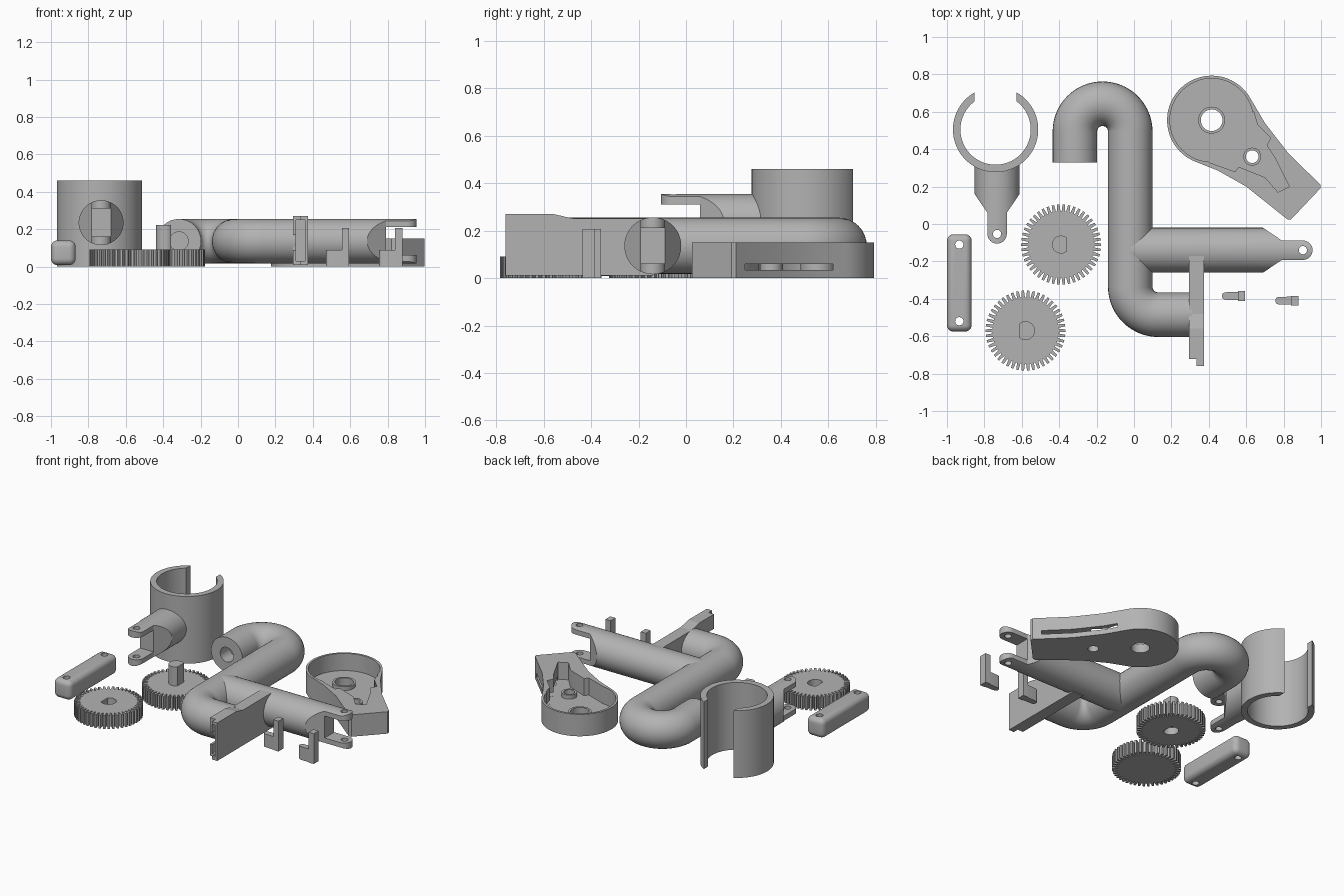
import bpy, bmesh, math
from math import sin, cos, pi, radians
from mathutils import Matrix, Vector

if "Cube" in bpy.data.objects:
    bpy.data.objects.remove(bpy.data.objects["Cube"])

grey = bpy.data.materials.new("plain_grey")
grey.use_nodes = True
COLOUR = (0.45, 0.45, 0.45, 1)
grey.diffuse_color = COLOUR
grey.node_tree.nodes["Principled BSDF"].inputs["Base Color"].default_value = COLOUR


def add_object(name, bm):
    bmesh.ops.recalc_face_normals(bm, faces=bm.faces)
    mesh = bpy.data.meshes.new(name)
    bm.to_mesh(mesh)
    bm.free()
    mesh.materials.append(grey)
    obj = bpy.data.objects.new(name, mesh)
    bpy.context.collection.objects.link(obj)
    return obj


def prism(name, points, z0, z1):
    """Upright prism over a 2D outline."""
    bm = bmesh.new()
    face = bm.faces.new([bm.verts.new((x, y, z0)) for x, y in points])
    top = bmesh.ops.extrude_face_region(bm, geom=[face])["geom"]
    verts = [v for v in top if isinstance(v, bmesh.types.BMVert)]
    bmesh.ops.translate(bm, verts=verts, vec=(0, 0, z1 - z0))
    return add_object(name, bm)


def box(name, x0, x1, y0, y1, z0, z1):
    return prism(name, [(x0, y0), (x1, y0), (x1, y1), (x0, y1)], z0, z1)


def arc(x, y, r, a0=0, a1=360, n=48):
    """Points on an arc; a full turn leaves out the repeated end point."""
    count = n if a1 - a0 == 360 else n + 1
    angles = [radians(a0 + (a1 - a0) * i / n) for i in range(count)]
    return [(x + r * cos(a), y + r * sin(a)) for a in angles]


def disc(name, x, y, r, z0, z1, n=48):
    return prism(name, arc(x, y, r, n=n), z0, z1)


def boolean(obj, tool, operation="DIFFERENCE"):
    """Combine obj with tool, then discard the tool."""
    bpy.context.view_layer.objects.active = obj
    mod = obj.modifiers.new("cut", "BOOLEAN")
    mod.operation, mod.object, mod.solver = operation, tool, "EXACT"
    bpy.ops.object.modifier_apply(modifier=mod.name)
    bpy.data.objects.remove(tool)


def smooth(obj):
    bpy.ops.object.select_all(action="DESELECT")
    obj.select_set(True)
    bpy.context.view_layer.objects.active = obj
    bpy.ops.object.shade_smooth_by_angle(angle=radians(30))


# Forked rod, drawn along +x from its root, then turned and placed
def forked_rod(name, length, angle, location):
    r, half = 0.12, 0.052
    bm = bmesh.new()
    bmesh.ops.create_cone(bm, cap_ends=True, segments=64, radius1=r, radius2=r, depth=length,
                          matrix=Matrix.Translation((length / 2, 0, 0)) @ Matrix.Rotation(pi / 2, 4, "Y"))
    rod = add_object(name, bm)
    neck = length - 0.165
    outline = [(-0.1, -0.2), (neck - 0.1, -0.2), (neck - 0.1, -r), (neck, -half)]
    outline += arc(length - half, 0, half, -90, 90, 16)
    outline += [(neck, half), (neck - 0.1, r), (neck - 0.1, 0.2), (-0.1, 0.2)]
    boolean(rod, prism("tool", outline, -0.2, 0.2), "INTERSECT")
    boolean(rod, box("tool", neck, length + 0.1, -0.2, 0.2, -0.075, 0.075))
    boolean(rod, disc("tool", length - half, 0, 0.022, -0.2, 0.2, 24))
    rod.data.transform(Matrix.Translation(location) @ Matrix.Rotation(angle, 4, "Z"))
    return rod


# Open clamp ring with forked arm
RING = (-0.74, 0.505)
ring = disc("clamp_ring", *RING, 0.228, 0, 0.46, 96)
boolean(ring, disc("tool", *RING, 0.188, -0.1, 0.6, 96))
boolean(ring, box("tool", RING[0] - 0.113, RING[0] + 0.113, RING[1], 1, -0.1, 0.6))
smooth(ring)
arm = forked_rod("clamp_arm", 0.46, -pi / 2, (-0.732, 0.355, 0.235))
boolean(arm, disc("tool", *RING, 0.2, -0.1, 0.6, 96))
smooth(arm)

# Bent main pipe with a blind hole in its short end
path = [(-0.316, 0.33)] + arc(-0.168, 0.495, 0.148, 180, 0, 32)
path += arc(0.13, -0.335, 0.15, 180, 270, 20) + [(0.31, -0.485)]
curve = bpy.data.curves.new("pipe_path", "CURVE")
curve.dimensions = "3D"
curve.bevel_depth, curve.bevel_resolution, curve.use_fill_caps = 0.119, 14, True
spline = curve.splines.new("POLY")
spline.points.add(len(path) - 1)
for point, (x, y) in zip(spline.points, path):
    point.co = (x, y, 0.136, 1)
guide = bpy.data.objects.new("pipe_guide", curve)
bpy.context.collection.objects.link(guide)
bpy.context.view_layer.update()
bm = bmesh.new()
bm.from_mesh(guide.evaluated_get(bpy.context.evaluated_depsgraph_get()).to_mesh())
bpy.data.objects.remove(guide)
bmesh.ops.remove_doubles(bm, verts=bm.verts, dist=0.0005)
for f in bm.faces:
    f.material_index = 0
pipe = add_object("main_pipe", bm)
hole = disc("tool", 0, 0, 0.05, -0.1, 0.1, 32)
hole.data.transform(Matrix.Translation((-0.316, 0.33, 0.136)) @ Matrix.Rotation(pi / 2, 4, "X"))
boolean(pipe, hole)
smooth(pipe)
smooth(forked_rod("pipe_branch", 0.975, 0, (-0.02, -0.14, 0.136)))

# Channel bracket, open toward the pipe side, lower where it meets the branch
bracket = box("channel_bracket", 0.293, 0.375, -0.76, -0.14, 0.01, 0.27)
boolean(bracket, box("tool", 0.31, 0.358, -0.9, -0.5, 0.03, 0.25))
boolean(bracket, box("tool", 0.25, 0.33, -0.9, -0.6, 0.09, 0.17))
boolean(bracket, box("tool", 0.25, 0.335, -0.9, -0.722, -0.1, 0.4))
slope = prism("tool", [(-0.56, 0.27), (-0.48, 0.252), (0, 0.252), (0, 0.4), (-0.56, 0.4)], 0.2, 0.5)
slope.data.transform(Matrix(((0, 0, 1, 0), (1, 0, 0, 0), (0, 1, 0, 0), (0, 0, 0, 1))))
boolean(bracket, slope)

# Rounded link bar with a hole near each end
link = box("link_bar", -1, -0.868, -0.575, -0.055, 0.008, 0.14)
bpy.context.view_layer.objects.active = link
bevel = link.modifiers.new("round", "BEVEL")
bevel.width, bevel.segments = 0.035, 6
bpy.ops.object.modifier_apply(modifier="round")
for y in (-0.11, -0.52):
    boolean(link, disc("tool", -0.934, y, 0.022, -0.1, 0.3, 24))
smooth(link)


# Gears: thin straight teeth; one has a keyed post, the other a keyed socket
def gear(name, x, y, teeth=46, root=0.178, tip=0.214):
    points = []
    for i in range(teeth):
        a = 2 * pi * i / teeth
        for r, width in ((root, -0.009), (tip, -0.0065), (tip, 0.0065), (root, 0.009)):
            points.append((x + r * cos(a + width / r), y + r * sin(a + width / r)))
    return prism(name, points, 0, 0.092)


def keyed(name, x, y, turn, z0, z1):
    return prism(name, arc(x, y, 0.048, turn + 48, turn + 312, 32), z0, z1)


post_gear = gear("post_gear", -0.39, -0.11)
boolean(post_gear, keyed("tool", -0.39, -0.11, 0, -0.1, 0.05))
smooth(keyed("gear_post", -0.39, -0.11, 0, 0.08, 0.222))
socket_gear = gear("socket_gear", -0.58, -0.57)
boolean(socket_gear, keyed("tool", -0.58, -0.57, 180, 0.02, 0.3))

# Round housing with a tapering tail
HUB, PIVOT = (0.415, 0.555), (0.632, 0.36)
outline = arc(*HUB, 0.238, 30, 248, 64)
outline += [(0.45, 0.285), (0.6, 0.2), (0.82, 0.025), (0.84, 0.025),
            (0.998, 0.192), (0.996, 0.21), (0.82, 0.385), (0.7, 0.54)]
housing = prism("housing", outline, 0, 0.15)
boolean(housing, disc("tool", *HUB, 0.223, 0.033, 0.3, 64))
cavity = [(0.5, 0.5), (0.4, 0.33), (0.54, 0.28), (0.56, 0.305), (0.7, 0.25), (0.77, 0.17),
          (0.83, 0.2), (0.75, 0.36), (0.71, 0.42), (0.73, 0.46), (0.66, 0.53), (0.64, 0.6)]
boolean(housing, prism("tool", cavity, 0.033, 0.3))
# low slot under the tail's outer wall
boolean(housing, prism("tool", [(0.6, 0.62), (0.72, 0.4), (0.82, 0.22), (0.93, 0.215), (1, 0.3), (0.7, 0.62)],
                       0.034, 0.06))
for (x, y), r in ((HUB, 0.058), (PIVOT, 0.034)):
    boolean(housing, disc("tool", x, y, r, -0.1, 0.3, 32))
    collar = disc("housing_collar", x, y, r + 0.014, 0.001, 0.06, 32)
    boolean(collar, disc("tool", x, y, r, -0.1, 0.3, 32))
    smooth(collar)
smooth(housing)

# Two small stepped clips with a rounded toe
for side, x, y in (("left", 0.47, -0.385), ("right", 0.755, -0.41)):
    toe = arc(x + 0.02, y, 0.02, 90, 270, 12) + [(x + 0.1, y - 0.022), (x + 0.1, y + 0.022)]
    smooth(prism(side + "_clip_foot", toe, 0, 0.09))
    box(side + "_clip_post", x + 0.085, x + 0.124, y - 0.026, y + 0.026, 0, 0.207)
